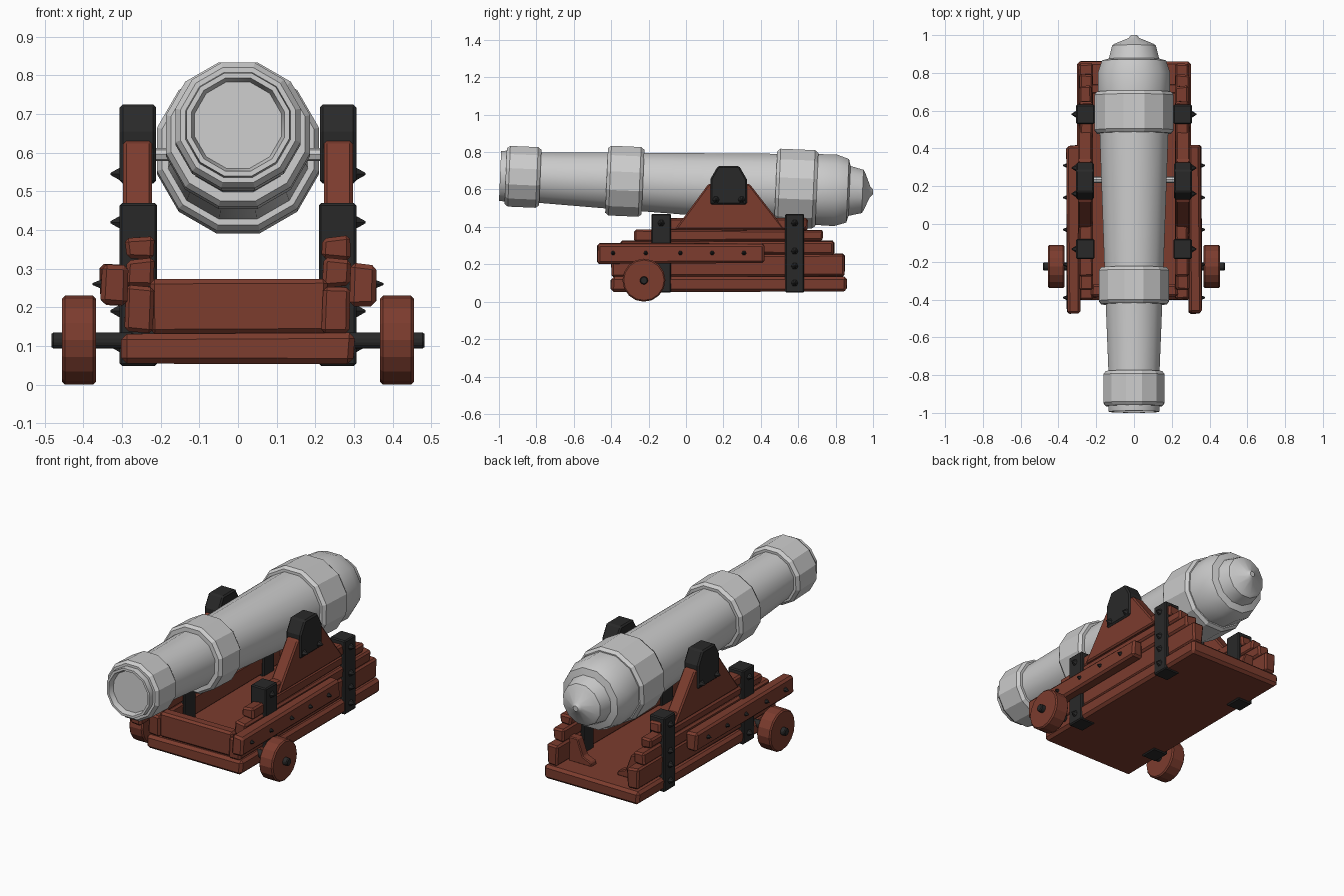
import bpy, bmesh, math, random
from mathutils import Vector, Matrix

if "Cube" in bpy.data.objects:
    bpy.data.objects.remove(bpy.data.objects["Cube"])

random.seed(4)


def material(name, col):
    m = bpy.data.materials.new(name)
    m.diffuse_color = (*col, 1)
    m.use_nodes = True
    m.node_tree.nodes["Principled BSDF"].inputs["Base Color"].default_value = m.diffuse_color
    return m


WOOD = material("wood", (0.20, 0.045, 0.027))
IRON = material("iron", (0.022, 0.022, 0.022))


def finish(name, bm, mat=None, bevel=0.0):
    bmesh.ops.recalc_face_normals(bm, faces=bm.faces)
    me = bpy.data.meshes.new(name)
    bm.to_mesh(me)
    bm.free()
    ob = bpy.data.objects.new(name, me)
    bpy.context.collection.objects.link(ob)
    if mat:
        me.materials.append(mat)
    if bevel:
        b = ob.modifiers.new("bevel", 'BEVEL')
        b.width, b.segments = bevel, 1
    return ob


def box(name, x, y, z, mat, bevel=0.01, jitter=0.0):
    """Box from (min, max) ranges, with optional hand-hewn corners."""
    bm = bmesh.new()
    bmesh.ops.create_cube(bm, size=1)
    for v in bm.verts:
        v.co = Vector([r[0] if c < 0 else r[1] for c, r in zip(v.co, (x, y, z))])
        v.co += Vector([random.uniform(-jitter, jitter) for _ in range(3)])
    return finish(name, bm, mat, bevel)


def prism(name, pts, axis, a, b, mat, bevel=0.008):
    """Extrude a 2D profile along x (pts are y,z) or y (pts are x,z)."""
    bm = bmesh.new()
    place = (lambda p, t: (t, p[0], p[1])) if axis == 'x' else (lambda p, t: (p[0], t, p[1]))
    f = bm.faces.new([bm.verts.new(place(p, a)) for p in pts])
    ext = bmesh.ops.extrude_face_region(bm, geom=[f])
    d = Vector(place((0, 0), b - a))
    for v in ext['geom']:
        if isinstance(v, bmesh.types.BMVert):
            v.co += d
    return finish(name, bm, mat, bevel)


def cyl_x(name, x0, x1, y, z, r0, r1, n, mat, bevel=0.0):
    """Cylinder or cone along x."""
    bm = bmesh.new()
    m = Matrix.Translation(((x0 + x1) / 2, y, z)) @ Matrix.Rotation(
        math.copysign(math.pi / 2, x1 - x0), 4, 'Y')
    bmesh.ops.create_cone(bm, cap_ends=True, segments=n, radius1=r0, radius2=r1,
                          depth=abs(x1 - x0), matrix=m)
    return finish(name, bm, mat, bevel)


def lathe(name, profile, n=12):
    """Revolve (y, radius) points around the tilted barrel axis."""
    bm = bmesh.new()
    rings = []
    for y, r in profile:
        rings.append([bm.verts.new((r * math.sin(2 * math.pi * (i + .5) / n), y,
                                    r * math.cos(2 * math.pi * (i + .5) / n))) for i in range(n)])
    for p, q in zip(rings, rings[1:]):
        for i in range(n):
            j = (i + 1) % n
            bm.faces.new((p[i], p[j], q[j], q[i]))
    bm.faces.new(rings[0])
    bm.faces.new(rings[-1])
    ob = finish(name, bm)
    ob.location.z = 0.63
    ob.rotation_euler.x = -0.043
    return ob


# Barrel: shallow bore, neck, body, stepped breech and end knob
barrel = lathe("barrel", [
    (-0.965, 0.116), (-0.995, 0.125), (-0.995, 0.138), (-0.955, 0.142), (-0.78, 0.140),
    (-0.42, 0.155), (-0.23, 0.162), (0.48, 0.188), (0.70, 0.196), (0.80, 0.198),
    (0.865, 0.176), (0.875, 0.138), (0.945, 0.120), (0.955, 0.104), (0.985, 0.030), (1.0, 0.016)])
bpy.context.view_layer.objects.active = barrel
barrel.select_set(True)
bpy.ops.object.shade_smooth_by_angle(angle=math.radians(32))
barrel.select_set(False)

# Raised bands, faceted with chamfered rims
for name, y0, y1, r in (("muzzle_band", -0.965, -0.78, 0.168),
                        ("middle_band", -0.425, -0.23, 0.193),
                        ("breech_band", 0.48, 0.70, 0.217)):
    lathe(name, [(y0, r - .014), (y0 + .018, r), (y1 - .018, r), (y1, r - .014)])

# Bed and front board
box("bed", (-0.30, 0.30), (-0.40, 0.86), (0.055, 0.132), WOOD, 0.015, 0.004)
box("front_board", (-0.23, 0.23), (-0.385, -0.32), (0.13, 0.275), WOOD, 0.012, 0.004)

for s, side in ((1, "right"), (-1, "left")):
    def sx(a, b):
        return tuple(sorted((s * a, s * b)))

    def stud(y, z, x, r=0.022):
        cyl_x("stud_" + side, s * (x - .005), s * (x + .024), y, z, r, 0.003, 6, IRON)

    # Stepped cheek planks
    for i, (y0, y1, z0, z1) in enumerate(((-0.40, 0.85, 0.135, 0.255), (-0.35, 0.79, 0.255, 0.325),
                                          (-0.275, 0.73, 0.325, 0.382), (-0.18, 0.65, 0.382, 0.445))):
        box(f"cheek_plank_{i + 1}_{side}", sx(0.22, 0.29), (y0, y1), (z0, z1), WOOD, 0.010, 0.005)

    # Trunnion support, its iron cap and the trunnion
    prism("trunnion_support_" + side, [(-0.06, 0.385), (0.53, 0.385), (0.34, 0.63), (0.12, 0.63)],
          'x', s * 0.222, s * 0.297, WOOD)
    prism("trunnion_cap_" + side, [(0.13, 0.52), (0.325, 0.52), (0.325, 0.655), (0.285, 0.725),
                                   (0.17, 0.725), (0.13, 0.655)], 'x', s * 0.212, s * 0.306, IRON)
    cyl_x("trunnion_" + side, s * 0.12, s * 0.23, 0.235, 0.595, 0.017, 0.017, 8, None)
    for y in (0.16, 0.297):
        stud(y, 0.545, 0.306)

    # Outer rail
    box("outer_rail_" + side, sx(0.288, 0.355), (-0.475, 0.415), (0.205, 0.312), WOOD, 0.012, 0.005)
    for y in (-0.39, -0.215, -0.03, 0.14, 0.31):
        stud(y, 0.26, 0.352, 0.017)

    # Iron straps round the cheeks
    for name, y0, y1, heights in (("front", -0.185, -0.08, (0.10, 0.42)),
                                  ("rear", 0.53, 0.632, (0.10, 0.19, 0.27, 0.42))):
        box(f"{name}_strap_{side}", sx(0.209, 0.306), (y0, y1), (0.048, 0.47), IRON, 0.006)
        for z in heights:
            stud((y0 + y1) / 2, z, 0.306)

    # Curved bracket bracing the cheek to the bed
    prism("rear_bracket_" + side, [(s * x, z) for x, z in (
        (0.225, 0.13), (0.08, 0.13), (0.085, 0.155), (0.135, 0.175), (0.17, 0.27), (0.225, 0.27))],
          'y', 0.69, 0.74, WOOD, 0.005)

    # Wheel and axle
    cyl_x("wheel_" + side, s * 0.368, s * 0.455, -0.225, 0.115, 0.115, 0.115, 16, WOOD, 0.007)
    cyl_x("axle_" + side, s * 0.27, s * 0.482, -0.225, 0.114, 0.023, 0.023, 8, IRON, 0.005)
